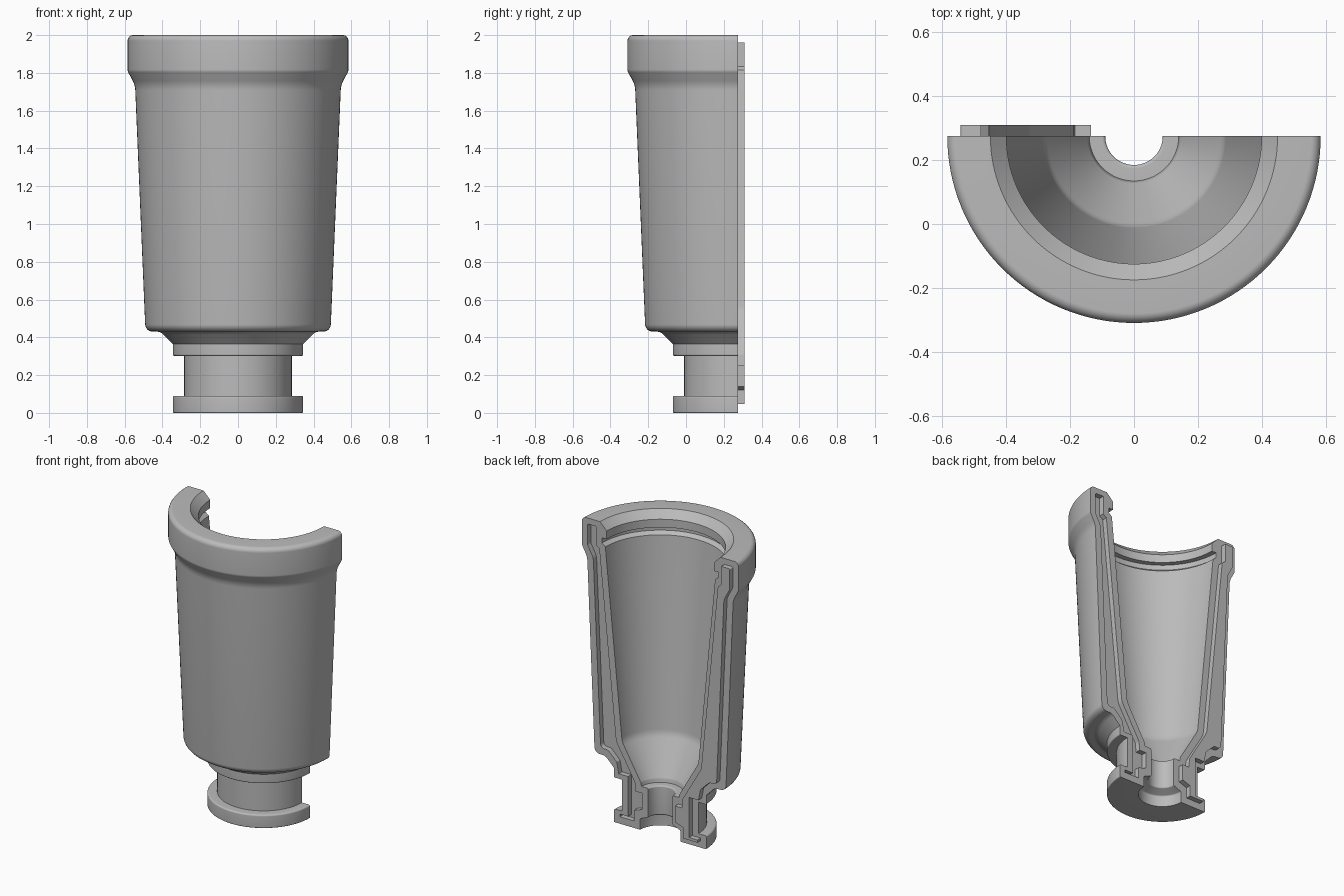
import bpy, bmesh, math
from mathutils import Vector

cube = bpy.data.objects.get("Cube")
if cube:
    bpy.data.objects.remove(cube)

AXIS_Y = 0.275     # the parting plane holds the turning axis
STEPS = 64

grey = bpy.data.materials.new("plain_grey")
grey.use_nodes = True
color = (0.5, 0.5, 0.5, 1)
grey.diffuse_color = color
grey.node_tree.nodes["Principled BSDF"].inputs["Base Color"].default_value = color


def rounded(points, steps=6):
    """Round each (r, z, radius) corner of a closed outline."""
    out = []
    for i, (x, z, rad) in enumerate(points):
        p = Vector((x, z))
        a = Vector(points[i - 1][:2]) - p
        b = Vector(points[(i + 1) % len(points)][:2]) - p
        if rad == 0:
            out.append(p)
            continue
        half = a.angle(b) / 2
        cut = min(rad / math.tan(half), a.length * 0.48, b.length * 0.48)
        start, end = p + a.normalized() * cut, p + b.normalized() * cut
        rad = cut * math.tan(half)
        centre = p + (a.normalized() + b.normalized()).normalized() * (rad / math.sin(half))
        for k in range(steps + 1):
            d = start.lerp(end, k / steps) - centre
            out.append(centre + d.normalized() * rad)
    return out


def skin(name, rings):
    """Join matching closed rings and cap both ends."""
    bm = bmesh.new()
    loops = [[bm.verts.new(co) for co in ring] for ring in rings]
    n = len(loops[0])
    for low, high in zip(loops, loops[1:]):
        for i in range(n):
            j = (i + 1) % n
            bm.faces.new((low[i], low[j], high[j], high[i]))
    bm.faces.new(loops[0])
    bm.faces.new(loops[-1])
    bmesh.ops.recalc_face_normals(bm, faces=bm.faces)
    mesh = bpy.data.meshes.new(name)
    bm.to_mesh(mesh)
    bm.free()
    mesh.materials.append(grey)
    obj = bpy.data.objects.new(name, mesh)
    bpy.context.collection.objects.link(obj)
    return obj


def activate(obj):
    bpy.ops.object.select_all(action='DESELECT')
    obj.select_set(True)
    bpy.context.view_layer.objects.active = obj


# Wall section: foot, neck, collar, cup, rim, then back down the cavity
wall = rounded([
    (0.345, 0, 0.006), (0.345, 0.09, 0.01), (0.285, 0.09, 0),
    (0.285, 0.302, 0), (0.345, 0.302, 0.008), (0.345, 0.365, 0),
    (0.41, 0.43, 0.05), (0.49, 0.43, 0.05), (0.545, 1.735, 0.12),
    (0.585, 1.81, 0.03), (0.585, 2, 0.03), (0.45, 2, 0),
    (0.4, 1.95, 0), (0.4, 1.895, 0), (0.435, 1.895, 0),
    (0.435, 1.86, 0), (0.41, 1.84, 0), (0.285, 0.56, 0.12),
    (0.145, 0.32, 0.03), (0.14, 0.295, 0), (0.09, 0.295, 0.01),
    (0.09, 0.1, 0.01), (0.15, 0.075, 0.01), (0.15, 0, 0)])
rings = []
for s in range(STEPS + 1):
    a = math.pi * s / STEPS
    rings.append([(p.x * math.cos(a), AXIS_Y - p.x * math.sin(a), p.y) for p in wall])
shell = skin("half_shell", rings)

# Registration key section, running along the middle of the wall
key = rounded([
    (0.195, 0.047, 0), (0.302, 0.047, 0), (0.302, 0.065, 0),
    (0.24, 0.065, 0), (0.24, 0.335, 0), (0.31, 0.335, 0),
    (0.325, 0.41, 0), (0.39, 0.475, 0.03), (0.445, 0.475, 0.03),
    (0.5, 1.74, 0.08), (0.543, 1.82, 0.03), (0.543, 1.96, 0.01),
    (0.48, 1.96, 0), (0.48, 1.835, 0), (0.455, 1.815, 0),
    (0.33, 0.55, 0.1), (0.19, 0.31, 0.02), (0.185, 0.25, 0),
    (0.135, 0.25, 0), (0.135, 0.14, 0), (0.195, 0.12, 0)])


def key_strip(name, side, back, front):
    return skin(name, [[(side * p.x, y, p.y) for p in key] for y in (back, front)])


# Raised key on the right, matching groove on the left
ridge = key_strip("key_ridge", -1, AXIS_Y - 0.005, AXIS_Y + 0.035)
cutter = key_strip("groove_cutter", 1, AXIS_Y - 0.035, AXIS_Y + 0.035)
activate(shell)
cut = shell.modifiers.new("groove", 'BOOLEAN')
cut.operation = 'DIFFERENCE'
cut.solver = 'EXACT'
cut.object = cutter
bpy.ops.object.modifier_apply(modifier=cut.name)
bpy.data.objects.remove(cutter)

for obj in (shell, ridge):
    activate(obj)
    bpy.ops.object.shade_smooth_by_angle(angle=math.radians(30))
